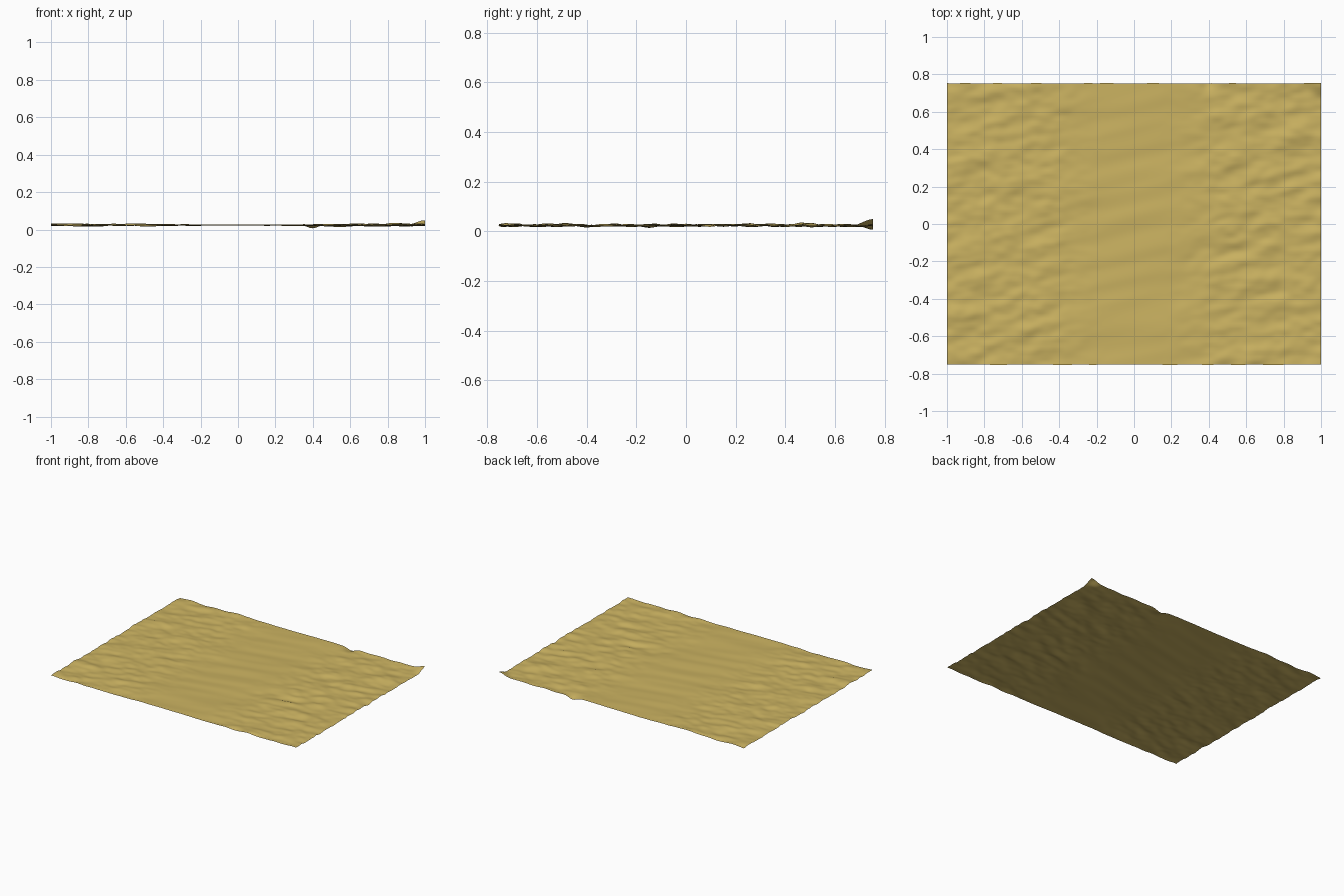
import bpy, bmesh, math
from mathutils import Vector, noise

if "Cube" in bpy.data.objects:
    bpy.data.objects.remove(bpy.data.objects["Cube"])

NX, NY = 140, 110
HX, HY = 1.0, 0.75


def bump(x, y, cx, cy, r):
    return math.exp(-((x - cx) ** 2 + (y - cy) ** 2) / (r * r))


def height(x, y):
    # long shallow ripples, tilted slightly against the x axis
    v = y - 0.22 * x
    z = 0.0060 * noise.noise(Vector((x * 1.8, v * 10.0, 3.1)))
    # finer crumples towards the left and right sides, calm in the middle
    side = min(1.0, max(0.0, (abs(x) - 0.15) / 0.35))
    z += side * 0.0085 * noise.noise(Vector((x * 7.0, v * 15.0, 8.4)))
    z += side * 0.0045 * noise.noise(Vector((x * 15.0, y * 26.0, 1.7)))
    # lifted corner and a dip in the back edge
    z += 0.026 * bump(x, y, HX, HY, 0.05)
    z -= 0.022 * bump(x, y, 0.4, HY, 0.04)
    return 0.030 + z


# rippled cloth sheet
bm = bmesh.new()
bmesh.ops.create_grid(bm, x_segments=NX, y_segments=NY, size=1.0)
for p in bm.verts:
    x, y = p.co.x * HX, p.co.y * HY
    wavy = abs(p.co.y) ** 12 * 0.004 * (noise.noise(Vector((x * 9, y, 5))) - 0.5)
    p.co = (x, y + math.copysign(wavy, y) * (1 if wavy < 0 else 0), height(x, y))
low = min(p.co.z for p in bm.verts)
for p in bm.verts:
    p.co.z -= min(low, 0.006)
mesh = bpy.data.meshes.new("cloth_sheet")
bm.to_mesh(mesh)
bm.free()
for f in mesh.polygons:
    f.use_smooth = True
sheet = bpy.data.objects.new("cloth_sheet", mesh)
bpy.context.collection.objects.link(sheet)

# straw yellow
mat = bpy.data.materials.new("straw_yellow")
mat.diffuse_color = (0.60, 0.45, 0.12, 1.0)
mat.use_nodes = True
mat.node_tree.nodes["Principled BSDF"].inputs["Base Color"].default_value = mat.diffuse_color
mesh.materials.append(mat)
